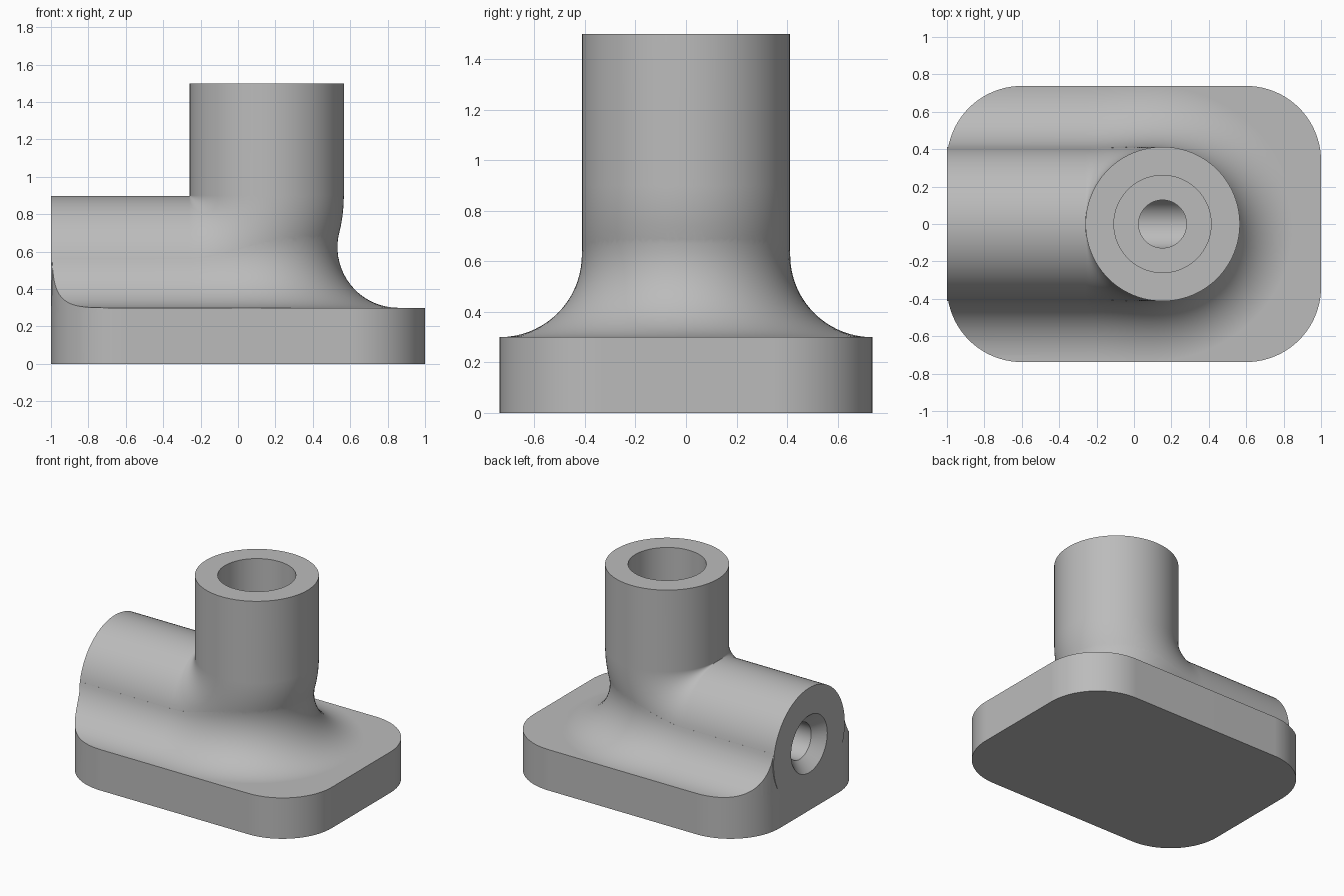
import bpy, bmesh
from math import sin, cos, pi, sqrt, acos, radians
from mathutils import Vector, Matrix

cube = bpy.data.objects.get("Cube")
if cube:
    bpy.data.objects.remove(cube)

PIPE = 0.4125            # pipe radius
BEND = PIPE + 0.001      # elbow centre-line radius
BX, BZ = -0.26, 0.9      # elbow pivot
AXIS_X, AXIS_Z = BX + PIPE, BZ - PIPE
PLATE, TOP = 0.3, 1.5
HALF_X, HALF_Y, CORNER = 1.0, 0.738, 0.4
FILLET = 0.325

grey = bpy.data.materials.new("plain grey")
grey.use_nodes = True
grey.diffuse_color = (0.5, 0.5, 0.5, 1)
grey.node_tree.nodes["Principled BSDF"].inputs["Base Color"].default_value = (0.5, 0.5, 0.5, 1)


def skin(name, rings):
    """Closed solid through a list of equal-sized rings of points."""
    bm = bmesh.new()
    loops = [[bm.verts.new(p) for p in ring] for ring in rings]
    n = len(loops[0])
    for a, b in zip(loops, loops[1:]):
        for i in range(n):
            j = (i + 1) % n
            bm.faces.new((a[i], a[j], b[j], b[i]))
    bm.faces.new(loops[0])
    bm.faces.new(loops[-1])
    bmesh.ops.recalc_face_normals(bm, faces=bm.faces)
    mesh = bpy.data.meshes.new(name)
    bm.to_mesh(mesh)
    bm.free()
    mesh.materials.append(grey)
    ob = bpy.data.objects.new(name, mesh)
    bpy.context.collection.objects.link(ob)
    return ob


def plate(name, z0, z1):
    """Rounded rectangular slab."""
    outline = []
    for k, (sx, sy) in enumerate(((1, 1), (-1, 1), (-1, -1), (1, -1))):
        for i in range(21):
            a = (k + i / 20) * pi / 2
            outline.append((sx * (HALF_X - CORNER) + CORNER * cos(a),
                            sy * (HALF_Y - CORNER) + CORNER * sin(a)))
    return skin(name, [[(x, y, z) for x, y in outline] for z in (z0, z1)])


def turned(name, profile, matrix, n=64):
    """Round solid from (height, radius) pairs."""
    return skin(name, [[matrix @ Vector((r * cos(2 * pi * i / n), r * sin(2 * pi * i / n), h))
                        for i in range(n)] for h, r in profile])


def boolean(ob, other, operation):
    mod = ob.modifiers.new(operation, 'BOOLEAN')
    mod.operation, mod.object, mod.solver = operation, other, 'EXACT'
    bpy.context.view_layer.objects.active = ob
    bpy.ops.object.modifier_apply(modifier=mod.name)
    bpy.data.objects.remove(other)


# Bent pipe: horizontal run, tight elbow, vertical run
def pipe_ring(x, z, t, n=96):
    inward = Vector((-sin(t), 0, cos(t)))
    return [Vector((x, 0, z)) + PIPE * (cos(2 * pi * i / n) * inward
            + Vector((0, sin(2 * pi * i / n), 0))) for i in range(n)]


bends = [i / 24 * pi / 2 for i in range(25)]
rings = [pipe_ring(-HALF_X, BZ - BEND, 0)]
rings += [pipe_ring(BX + BEND * sin(t), BZ - BEND * cos(t), t) for t in bends]
rings.append(pipe_ring(BX + BEND, TOP, pi / 2))
pipe = skin("pipe", rings)


# Rolling-ball fillet between pipe and plate
def fillet_ring(ball, spine, n=18):
    d = (spine - ball).normalized()
    arc = [ball + FILLET * d.slerp(Vector((0, 0, -1)), i / n) for i in range(n + 1)]
    inner = arc[0] + d * 0.2
    low = PLATE - 0.03
    return arc + [Vector((ball.x, ball.y, low)), Vector((inner.x, inner.y, low)), inner]


ball_z = PLATE + FILLET
drop = BZ - ball_z
reach = PIPE + FILLET
limit = acos((drop - PIPE) / reach)
sections = []
for i in range(65):
    phi = limit * cos(pi * i / 64)
    rho = PIPE + reach * cos(phi)
    dx = sqrt(max(rho * rho - drop * drop, 0))
    ball = Vector((BX + dx, reach * sin(phi), ball_z))
    spine = Vector((BX + PIPE * dx / rho, 0, BZ - PIPE * drop / rho))
    sections.append(fillet_ring(ball, spine))
run = Vector((-HALF_X - 0.1 - BX, 0, 0))
sections.insert(0, [p + run for p in sections[0]])
sections.append([p + run for p in sections[-1]])
fillet = skin("fillet", sections)
boolean(fillet, plate("fillet_trim", 0.1, 1.2), 'INTERSECT')

# Join into one fitting
body = plate("flanged_elbow_body", 0, PLATE)
boolean(body, pipe, 'UNION')
boolean(body, fillet, 'UNION')

# Countersunk side bore and counterbored top hole
side = Matrix.Translation((0, 0, AXIS_Z)) @ Matrix.Rotation(pi / 2, 4, 'Y')
boolean(body, turned("side_bore", [(-1.02, 0.23), (-0.923, 0.133), (0.3, 0.133)], side), 'DIFFERENCE')
upright = Matrix.Translation((AXIS_X, 0, 0))
boolean(body, turned("top_bore", [(AXIS_Z, 0.128), (0.9, 0.128), (0.9, 0.26), (TOP + 0.1, 0.26)],
                     upright), 'DIFFERENCE')

# Smooth curved walls, crisp rims
bpy.ops.object.select_all(action='DESELECT')
body.select_set(True)
bpy.context.view_layer.objects.active = body
bpy.ops.object.shade_smooth_by_angle(angle=radians(30))
weighted = body.modifiers.new("even_shading", 'WEIGHTED_NORMAL')
weighted.keep_sharp = True
